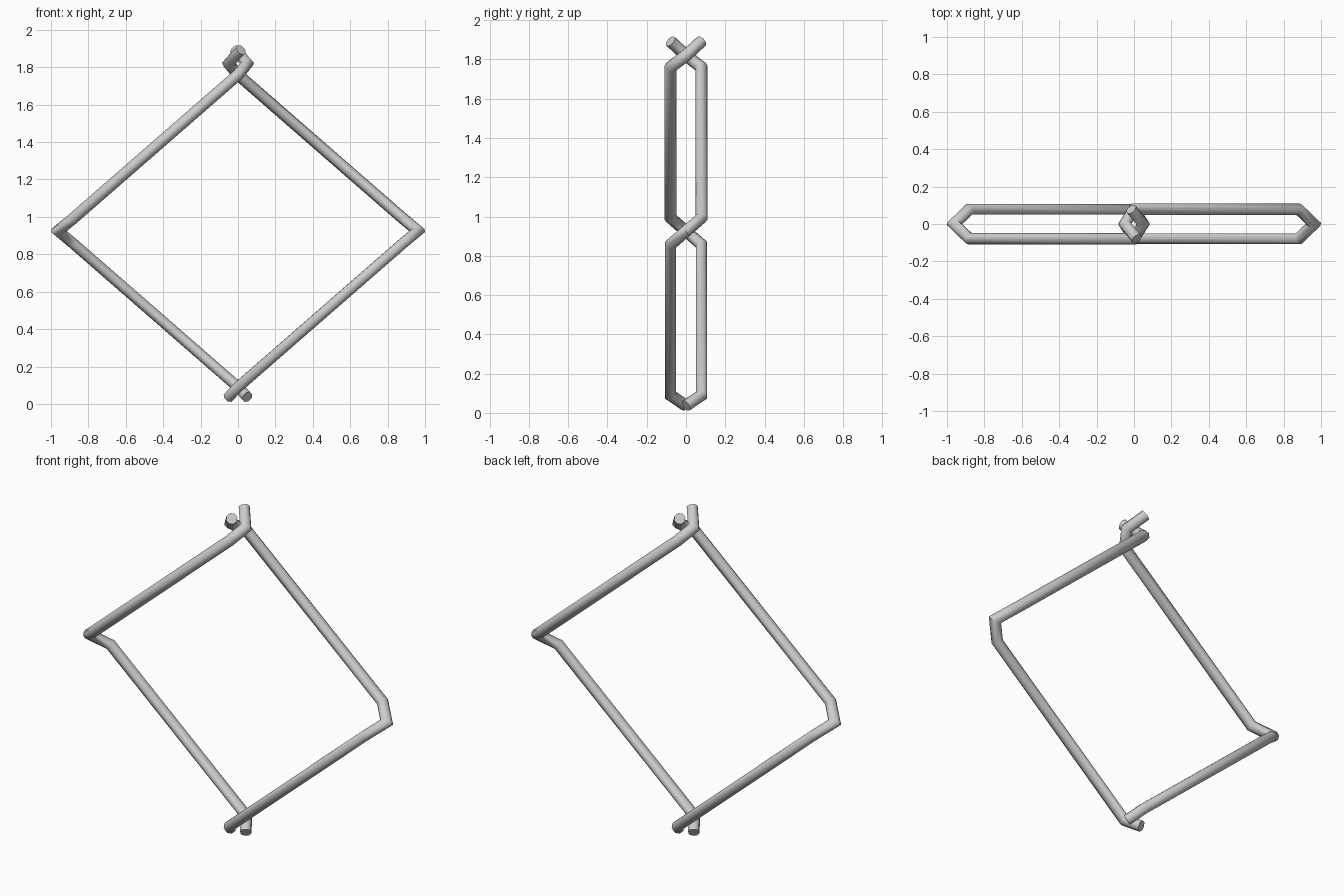
import bpy, bmesh, math
from mathutils import Vector

if "Cube" in bpy.data.objects:
    bpy.data.objects.remove(bpy.data.objects["Cube"])

RADIUS = 0.031
SIDES = 8


def wire(name, points):
    """Round bar swept along a polyline with mitred bends."""
    pts = [Vector(p) for p in points]
    dirs = [(b - a).normalized() for a, b in zip(pts, pts[1:])]
    bm = bmesh.new()
    # starting ring, square to the first segment
    u = dirs[0].cross(Vector((0, 1, 0))).normalized()
    v = dirs[0].cross(u)
    ring = []
    for i in range(SIDES):
        a = 2 * math.pi * (i + 0.5) / SIDES
        ring.append(pts[0] + RADIUS * (math.cos(a) * u + math.sin(a) * v))
    rings = [[bm.verts.new(c) for c in ring]]
    # slide the ring along each segment onto the next mitre plane
    for i, d in enumerate(dirs):
        n = (d + dirs[i + 1]).normalized() if i + 1 < len(dirs) else d
        ring = [c + d * ((pts[i + 1] - c).dot(n) / d.dot(n)) for c in ring]
        rings.append([bm.verts.new(c) for c in ring])
    for r0, r1 in zip(rings, rings[1:]):
        for k in range(SIDES):
            j = (k + 1) % SIDES
            bm.faces.new((r0[k], r0[j], r1[j], r1[k]))
    bm.faces.new(rings[0])
    bm.faces.new(rings[-1])
    bmesh.ops.recalc_face_normals(bm, faces=bm.faces)
    mesh = bpy.data.meshes.new(name)
    bm.to_mesh(mesh)
    bm.free()
    ob = bpy.data.objects.new(name, mesh)
    bpy.context.collection.objects.link(ob)
    bpy.ops.object.select_all(action='DESELECT')
    ob.select_set(True)
    bpy.context.view_layer.objects.active = ob
    bpy.ops.object.shade_smooth_by_angle(angle=math.radians(50))
    return ob


# zigzag: front lower bar, bend at the side corner, rear upper bar, hooked end
path = [(-0.05, 0, 0.037), (0.0, -0.079, 0.09),
        (0.88, -0.079, 0.857), (0.962, 0, 0.925), (0.88, 0.079, 0.993),
        (0.0, 0.079, 1.76), (-0.05, 0, 1.82), (0.015, -0.079, 1.893)]

wire("right_wire", path)
# the left wire is the same bar turned half way round the vertical axis
wire("left_wire", [(-x, -y, z) for x, y, z in path])
